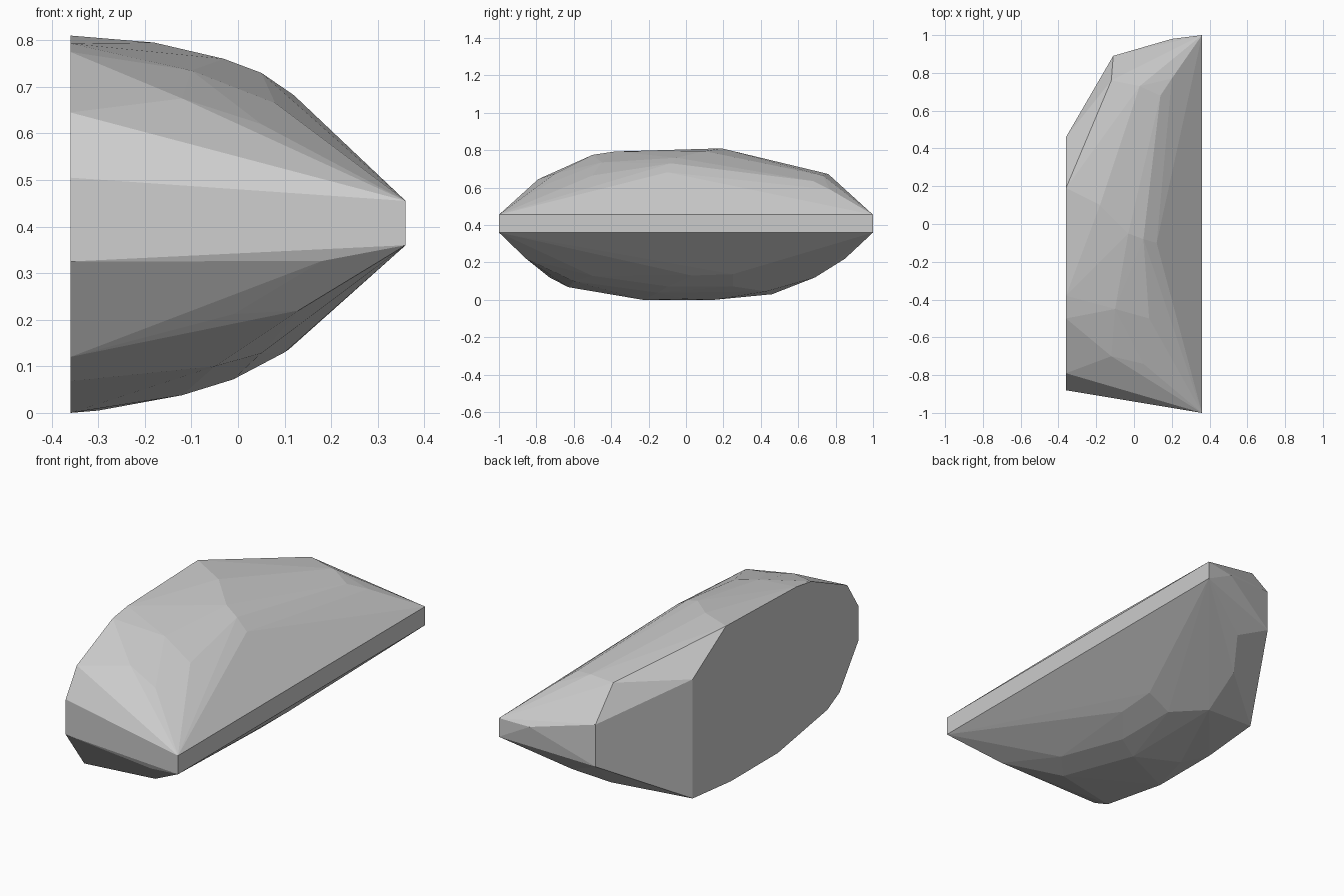
import bpy, bmesh
from math import radians

# flat cut face at x = -0.36, as a (y, z) outline
cut_face = [(.46, .03), (.46, .64), (.19, .81), (-.38, .793), (-.5, .775), (-.79, .645),
            (-.88, .505), (-.88, .325), (-.83, .26), (-.73, .12), (-.63, .068),
            (-.23, 0), (.15, 0)]

# long narrow rim at x = 0.36
rim = [(-1, .36), (-1, .455), (1, .455), (1, .36)]

# chamfered far end
end_facet = [(-.11, .89, .29), (-.11, .89, .505), (-.12, .76, .673), (.2, .98, .445)]

# upper dome facets
upper = [(-.18, .1, .795), (-.03, -.05, .76), (.05, -.08, .73), (.12, -.1, .682),
         (.14, .68, .635), (.2, .77, .59), (.03, .73, .665), (.08, .85, .575),
         (-.1, -.45, .735), (.08, -.5, .665), (-.12, -.7, .675), (.05, -.74, .62)]

# lower dome facets
lower = [(.1, .03, .13), (.11, .25, .137), (-.01, .25, .072), (-.01, -.1, .072),
         (-.12, .43, .045), (-.12, -.15, .038), (-.3, 0, .005), (-.06, .69, .12),
         (.05, .85, .22), (.13, -.855, .22), (-.01, -.84, .212), (.18, -.96, .326),
         (-.05, -.6, .1), (.05, -.5, .128)]

points = ([(-.36, y, z) for y, z in cut_face] + [(.36, y, z) for y, z in rim]
          + end_facet + upper + lower)

# wrap the outlines in one faceted convex solid
bm = bmesh.new()
for p in points:
    bm.verts.new(p)
hull = bmesh.ops.convex_hull(bm, input=bm.verts)
loose = [v for v in bm.verts if not v.link_faces]
bmesh.ops.delete(bm, geom=loose, context='VERTS')
bmesh.ops.dissolve_limit(bm, angle_limit=radians(1), verts=bm.verts, edges=bm.edges)
bmesh.ops.recalc_face_normals(bm, faces=bm.faces)

mesh = bpy.data.meshes.new("faceted_stone")
bm.to_mesh(mesh)
bm.free()
stone = bpy.data.objects.new("faceted_stone", mesh)
bpy.context.collection.objects.link(stone)
